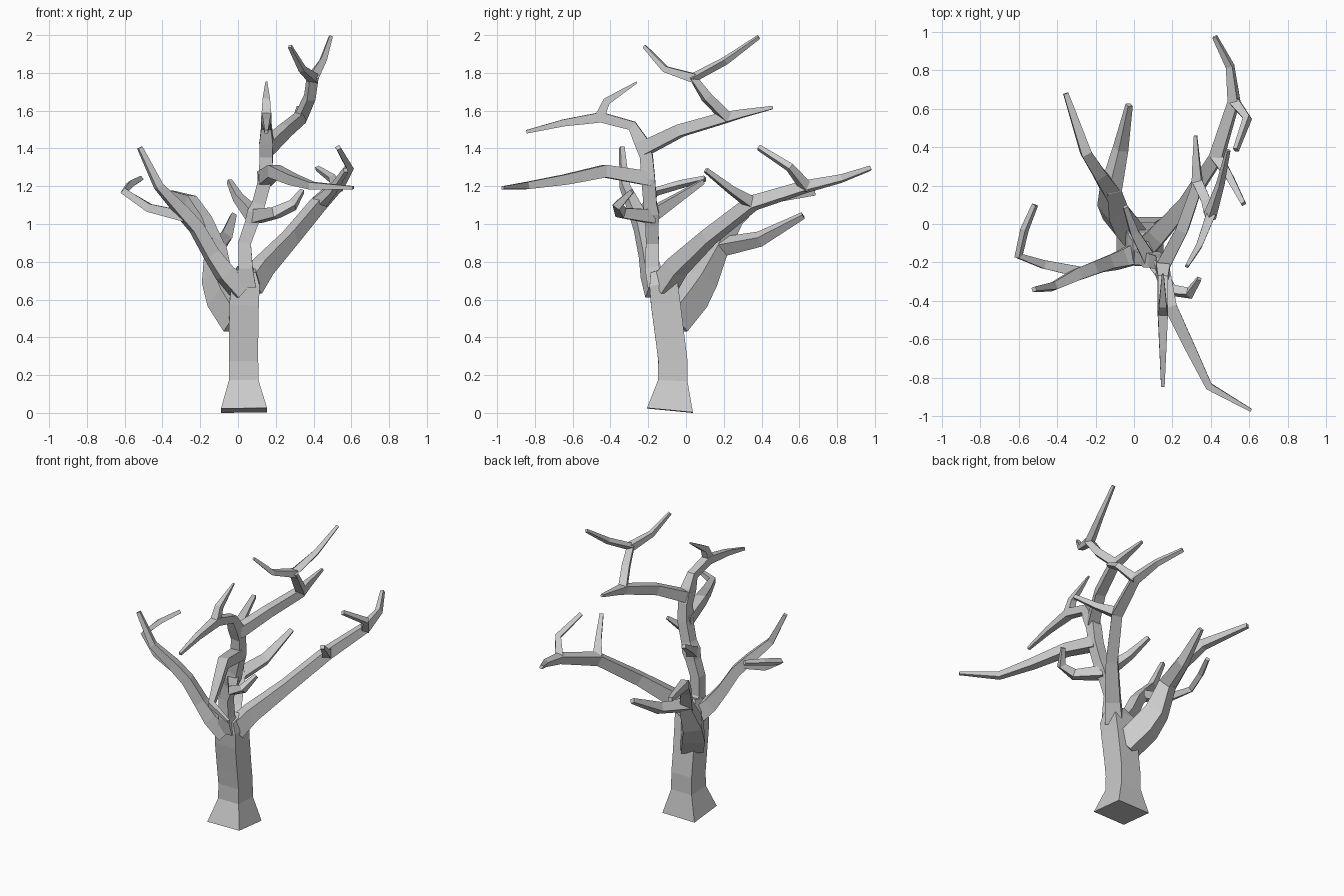
import bpy, bmesh
from mathutils import Vector


def limb(name, pts):
    """Square-section tapered tube; each point is (x, y, z, half_width)."""
    P = [Vector(p[:3]) for p in pts]
    dirs = [(b - a).normalized() for a, b in zip(P, P[1:])]
    side = None
    bm = bmesh.new()
    prev = None
    for i, p in enumerate(P):
        t = (dirs[max(i - 1, 0)] + dirs[min(i, len(dirs) - 1)]).normalized()
        if side is None:
            side = t.cross(Vector((0, 0, 1)))
            if side.length < 0.3:
                side = Vector((1, 0, 0))
        side = (side - t * side.dot(t)).normalized()
        up = t.cross(side)
        r = pts[i][3]
        ring = [bm.verts.new(p + (side * a + up * b) * r)
                for a, b in ((-1, -1), (1, -1), (1, 1), (-1, 1))]
        if prev:
            for k in range(4):
                n = (k + 1) % 4
                bm.faces.new((prev[k], prev[n], ring[n], ring[k]))
        else:
            bm.faces.new(ring[::-1])
        prev = ring
    bm.faces.new(prev)
    bmesh.ops.recalc_face_normals(bm, faces=bm.faces)
    me = bpy.data.meshes.new(name)
    bm.to_mesh(me)
    bm.free()
    ob = bpy.data.objects.new(name, me)
    bpy.context.collection.objects.link(ob)


# trunk with flared foot, leaning forward at the top
limb("trunk", [(.032, -.085, .013, .122), (.03, -.07, .17, .078), (.03, -.07, .28, .077),
               (.03, -.085, .4, .077), (.032, -.108, .58, .078), (.04, -.12, .69, .075),
               (.045, -.14, .76, .05)])

# central stem and its forked top
limb("stem", [(.04, -.15, .68, .055), (.04, -.18, .77, .038), (.035, -.178, .9, .034),
              (.07, -.18, 1.0, .035), (.09, -.185, 1.06, .042), (.11, -.19, 1.11, .035),
              (.145, -.2, 1.24, .036), (.15, -.21, 1.36, .034), (.15, -.24, 1.44, .036),
              (.15, -.285, 1.52, .026), (.15, -.45, 1.565, .027),
              (.15, -.65, 1.535, .018), (.15, -.845, 1.488, .009)])
limb("stem_top_twig", [(.15, -.46, 1.56, .026), (.15, -.42, 1.65, .02), (.15, -.26, 1.75, .005)])

# high rear branch
limb("upper_branch", [(.15, -.22, 1.40, .036), (.25, -.03, 1.495, .031), (.33, .2, 1.562, .028),
                      (.325, .3, 1.585, .02), (.32, .46, 1.617, .008)])
limb("upper_riser", [(.33, .22, 1.56, .026), (.38, .11, 1.67, .024), (.395, .04, 1.775, .025),
                     (.45, .21, 1.865, .016), (.49, .385, 1.99, .009)])
limb("upper_twig", [(.4, .05, 1.77, .024), (.34, -.11, 1.82, .016), (.275, -.22, 1.94, .009)])

# long forward branch and small stem twigs
limb("forward_branch", [(.14, -.19, 1.24, .038), (.19, -.43, 1.28, .033), (.29, -.64, 1.235, .027),
                        (.39, -.845, 1.203, .019), (.61, -.97, 1.192, .008)])
limb("curled_twig", [(.09, -.18, 1.04, .036), (.2, -.345, 1.06, .027), (.29, -.36, 1.1, .022),
                     (.34, -.285, 1.175, .011)])
limb("short_twig", [(.08, -.18, 1.05, .034), (.0, -.04, 1.14, .022), (-.045, .09, 1.225, .012)])

# right rear branch
limb("right_branch", [(.06, -.12, .67, .055), (.13, -.05, .77, .048), (.28, .12, .93, .037),
                      (.43, .35, 1.11, .034), (.52, .64, 1.2, .027),
                      (.5, .82, 1.24, .018), (.42, .975, 1.295, .011)])
limb("right_twig_low", [(.43, .35, 1.11, .03), (.5, .24, 1.18, .019), (.57, .105, 1.285, .012)])
limb("right_twig_high", [(.52, .64, 1.19, .026), (.59, .55, 1.3, .018), (.53, .385, 1.405, .012)])

# left branch
limb("left_branch", [(.02, -.15, .65, .055), (-.07, -.185, .74, .045), (-.14, -.205, .84, .036),
                     (-.22, -.235, .98, .033), (-.3, -.265, 1.07, .031),
                     (-.42, -.325, 1.2, .021), (-.52, -.34, 1.405, .012)])
limb("left_twig", [(-.28, -.25, 1.04, .028), (-.47, -.21, 1.085, .022), (-.6, -.165, 1.17, .017),
                   (-.57, -.03, 1.21, .016), (-.515, .1, 1.24, .012)])

# low rear branch
limb("rear_branch", [(.01, -.075, .48, .07), (-.07, .025, .61, .072), (-.11, .09, .71, .06),
                     (-.12, .185, .88, .042), (-.07, .39, .92, .03), (-.025, .62, 1.045, .014)])
limb("rear_twig", [(-.12, .17, .86, .042), (-.18, .26, 1.02, .032), (-.25, .37, 1.125, .027),
                   (-.355, .68, 1.165, .013)])
